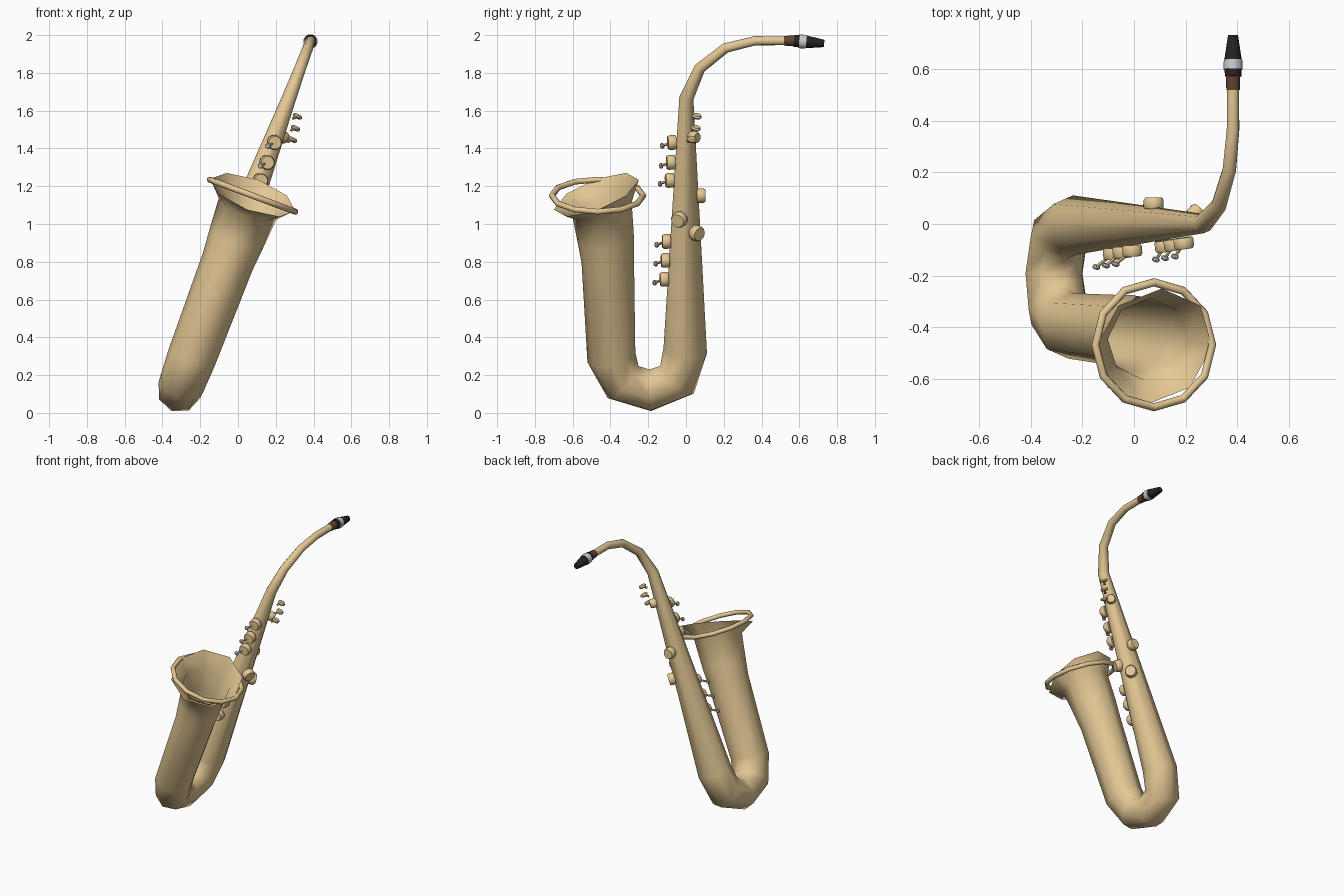
import bpy, bmesh, math
from mathutils import Vector

if "Cube" in bpy.data.objects:
    bpy.data.objects.remove(bpy.data.objects["Cube"])

# Lean of the whole horn: A runs up the tube, B points sideways, Y is depth
LEAN = math.atan(0.375)
A = Vector((math.sin(LEAN), 0, math.cos(LEAN)))
B = Vector((math.cos(LEAN), 0, -math.sin(LEAN)))
Y = Vector((0, 1, 0))


def on_plane(y, z):
    return Vector((-0.31 + 0.375 * (z - 0.12), y, z))


def material(name, rgb):
    m = bpy.data.materials.new(name)
    m.diffuse_color = (*rgb, 1)
    m.use_nodes = True
    m.node_tree.nodes["Principled BSDF"].inputs["Base Color"].default_value = m.diffuse_color
    return m


BRASS = material("brass", (0.78, 0.58, 0.30))
BLACK = material("ebonite", (0.018, 0.016, 0.016))
CORK = material("cork", (0.13, 0.055, 0.03))
SILVER = material("silver", (0.7, 0.7, 0.7))


def lathe(name, origin, axis, profile, mat, sides=12):
    """Closed turned part: profile is (distance along axis, radius)."""
    axis = axis.normalized()
    u = axis.orthogonal().normalized()
    v = axis.cross(u)
    bm = bmesh.new()
    rings = []
    for d, r in profile:
        rings.append([bm.verts.new(origin + axis * d + r * (
            math.cos(k * math.tau / sides) * u + math.sin(k * math.tau / sides) * v))
            for k in range(sides)])
    for p, q in zip(rings, rings[1:]):
        for k in range(sides):
            j = (k + 1) % sides
            bm.faces.new((p[k], p[j], q[j], q[k]))
    bm.faces.new(rings[0][::-1])
    bm.faces.new(rings[-1])
    return finish(name, bm, mat, 40)


def finish(name, bm, mat, angle):
    bmesh.ops.recalc_face_normals(bm, faces=bm.faces)
    me = bpy.data.meshes.new(name)
    bm.to_mesh(me)
    bm.free()
    me.materials.append(mat)
    ob = bpy.data.objects.new(name, me)
    bpy.context.collection.objects.link(ob)
    bpy.ops.object.select_all(action='DESELECT')
    ob.select_set(True)
    bpy.context.view_layer.objects.active = ob
    bpy.ops.object.shade_smooth_by_angle(angle=math.radians(angle))
    return ob


# Body: one eight-sided tube from bell rim, round the bow, up to the neck end
# (y, z, radius)
path = [(-0.475, 1.155, 0.24), (-0.445, 1.08, 0.162), (-0.425, 0.92, 0.150),
        (-0.414, 0.80, 0.139), (-0.395, 0.295, 0.130), (-0.333, 0.163, 0.122),
        (-0.19, 0.12, 0.118), (-0.048, 0.175, 0.118), (-0.004, 0.33, 0.116),
        (0.002, 1.665, 0.038), (0.073, 1.825, 0.031), (0.21, 1.932, 0.028),
        (0.365, 1.970, 0.026), (0.53, 1.970, 0.025)]
pts = [on_plane(y, z) for y, z, r in path]
bm = bmesh.new()
rings = []
for i, c in enumerate(pts):
    t = Vector()
    if i:
        t += (c - pts[i - 1]).normalized()
    if i < len(pts) - 1:
        t += (pts[i + 1] - c).normalized()
    n = B.cross(t.normalized())
    rings.append([bm.verts.new(c + path[i][2] * (
        math.cos(k * math.pi / 4) * n + math.sin(k * math.pi / 4) * B)) for k in range(8)])
for p, q in zip(rings, rings[1:]):
    for k in range(8):
        j = (k + 1) % 8
        bm.faces.new((p[k], p[j], q[j], q[k]))
finish("body_tube", bm, BRASS, 80)

# Bell rim: twelve-sided wire ring
bm = bmesh.new()
centre = Vector((0.077, -0.468, 1.15))
loops = []
for k in range(12):
    out = math.cos(k * math.pi / 6) * Y + math.sin(k * math.pi / 6) * B
    loops.append([bm.verts.new(centre + out * (0.242 + 0.016 * math.cos(m * math.pi / 4))
                               + A * 0.016 * math.sin(m * math.pi / 4)) for m in range(8)])
for k in range(12):
    p, q = loops[k], loops[(k + 1) % 12]
    for m in range(8):
        j = (m + 1) % 8
        bm.faces.new((p[m], p[j], q[j], q[m]))
finish("bell_rim", bm, BRASS, 60)

# Cork, mouthpiece and ligature band
tip = on_plane(0, 1.970)
aim = Vector((0, 1, -0.09))
lathe("neck_cork", tip + Y * 0.52, Y, [(0, 0.027), (0.07, 0.029)], CORK)
base = tip + Y * 0.572
lathe("mouthpiece", base, aim, [(0, 0.033), (0.07, 0.034), (0.16, 0.020)], BLACK)
lathe("ligature", base + aim * 0.027, aim, [(0, 0.038), (0.038, 0.037)], SILVER)


def tube_radius(z):
    return 0.116 + (z - 0.33) / 1.335 * (0.038 - 0.116)


def key_cup(name, z, degrees, lift, r=0.042):
    """Pad cup on the straight tube, facing outwards at an angle round it."""
    a = math.radians(degrees)
    out = math.cos(a) * B + math.sin(a) * Y
    c = on_plane(0, z) + out * (tube_radius(z) + lift)
    lathe(name, c, out, [(-0.022, r * 0.9), (-0.016, r), (0.012, r), (0.022, r * 0.85)], BRASS)
    return c


def rod(name, p, q, r):
    lathe(name, p, q - p, [(0, r), ((q - p).length, r)], BRASS, 6)


# Finger keys: two stacks of three on the front, each with an arm and a button
stacks = {"upper": ((1.435, 1.33, 1.235), -0.035, 0.024, -82),
          "lower": ((0.91, 0.81, 0.71), -0.065, 0.022, -86)}
for stack, (heights, dx, lift, ang) in stacks.items():
    for i, z in enumerate(heights):
        c = key_cup(f"{stack}_key_{i + 1}", z, ang, lift, 0.040)
        b = c + Vector((dx, -0.052, -0.018))
        rod(f"{stack}_key_arm_{i + 1}", c, b, 0.007)
        lathe(f"{stack}_key_button_{i + 1}", b, Vector((-0.3, -1, -0.2)),
              [(-0.008, 0.013), (0, 0.016), (0.008, 0.011)], SILVER, 8)

# Side and back pad cups
for i, (z, ang, r) in enumerate([(1.05, -25, 0.042), (0.975, 40, 0.042),
                                 (1.15, 90, 0.040), (1.475, 45, 0.032)]):
    key_cup(f"side_cup_{i + 1}", z, ang, 0.012, r)

# Palm keys: small touch plates standing off the upper tube
for i, (x, y, z) in enumerate([(0.315, 0.058, 1.57), (0.305, 0.052, 1.507), (0.288, 0.03, 1.447)]):
    c = Vector((x, y, z))
    axis = Vector((0.45, 0.2, 0.9))
    lathe(f"palm_key_{i + 1}", c, axis, [(-0.009, 0.022), (0, 0.027), (0.009, 0.022)], BRASS, 8)
    rod(f"palm_key_arm_{i + 1}", c, c + Vector((-0.025, -0.02, -0.012)), 0.008)
